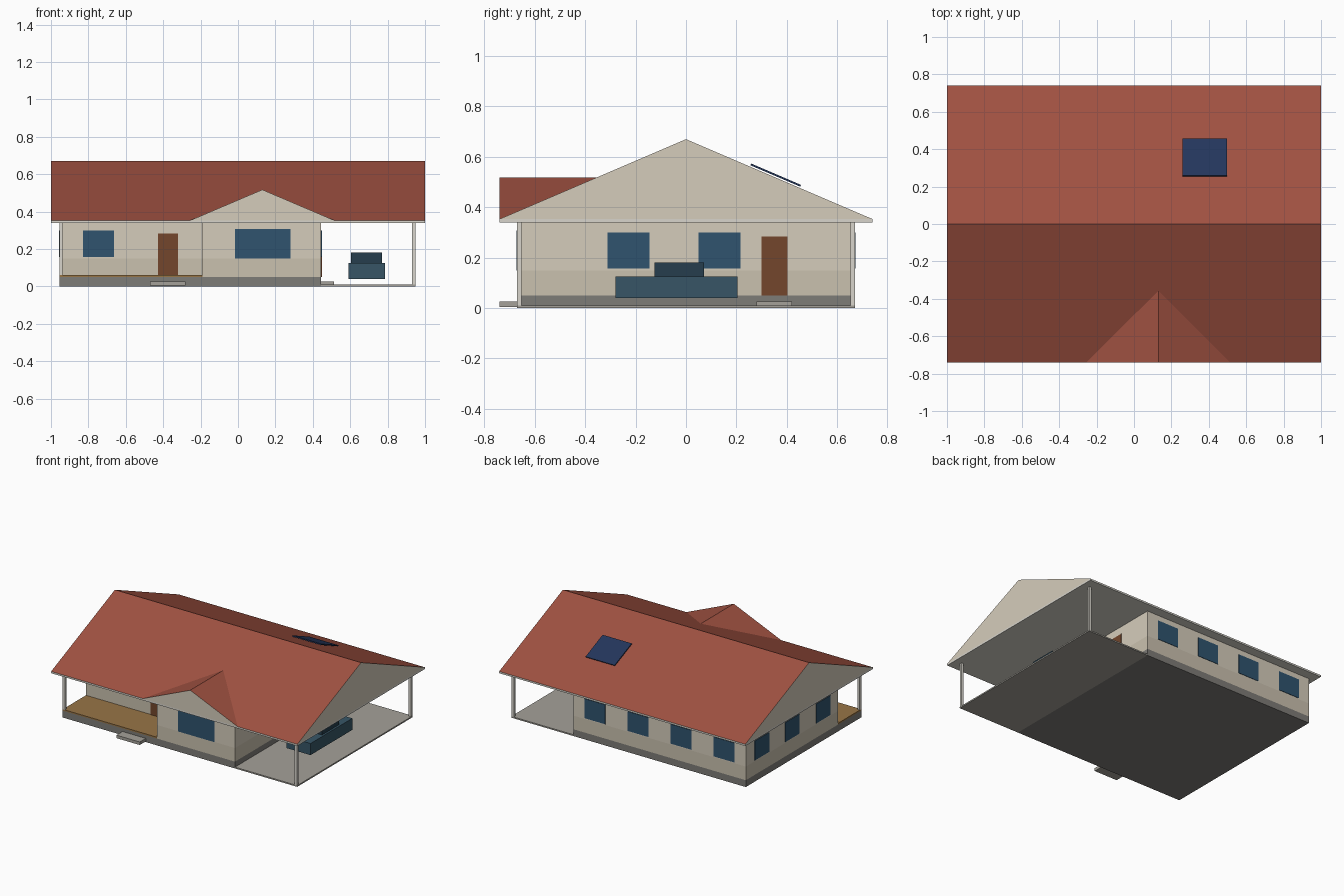
import bpy
from mathutils import Vector

if "Cube" in bpy.data.objects:
    bpy.data.objects.remove(bpy.data.objects["Cube"])


def mat(name, *rgb):
    m = bpy.data.materials.new(name)
    m.diffuse_color = [(c / 255) ** 2.2 for c in rgb] + [1]
    m.use_nodes = True
    m.node_tree.nodes["Principled BSDF"].inputs["Base Color"].default_value = m.diffuse_color
    return m


WALL = mat("wall", 212, 203, 186)
BAND = mat("wall_band", 201, 192, 173)
ROOF = mat("roof_tile", 158, 82, 67)
STONE = mat("plinth_stone", 125, 123, 119)
PAVING = mat("paving", 163, 160, 152)
TRIM = mat("trim", 215, 212, 203)
GLASS = mat("glass", 51, 84, 110)
WOOD = mat("door_wood", 115, 72, 48)
DECK = mat("deck_wood", 150, 116, 72)
PANEL = mat("panel", 40, 57, 92)
BODY = mat("car_paint", 58, 86, 102)
CABIN = mat("car_cabin", 42, 64, 78)


def mesh(name, verts, faces, mats, slots=None):
    me = bpy.data.meshes.new(name)
    me.from_pydata(verts, [], faces)
    for m in mats:
        me.materials.append(m)
    for p, s in zip(me.polygons, slots or [0] * len(faces)):
        p.material_index = s
    ob = bpy.data.objects.new(name, me)
    bpy.context.collection.objects.link(ob)
    return ob


def prism(name, base, shift, mats, slots=None):
    """Extrude a closed outline by a vector: first cap, last cap, then sides."""
    n = len(base)
    verts = [Vector(p) for p in base]
    verts += [v + Vector(shift) for v in verts]
    faces = [tuple(range(n))[::-1], tuple(range(n, 2 * n))]
    faces += [(i, (i + 1) % n, (i + 1) % n + n, i + n) for i in range(n)]
    return mesh(name, verts, faces, mats, slots)


def box(name, x, y, z, m):
    (a, b), (c, d) = x, y
    return prism(name, [(a, c, z[0]), (b, c, z[0]), (b, d, z[0]), (a, d, z[0])],
                 (0, 0, z[1] - z[0]), [m])


L, R, F, B = -0.955, 0.445, -0.67, 0.67   # house outline
PX, PY = -0.19, -0.40                     # porch inner corner
EAVE, TOP, RIDGE, D = 0.34, 0.353, 0.67, 0.74

# Ground works
box("plinth", (L, R), (F, B), (0, 0.05), STONE)
box("carport_slab", (R, 0.95), (F, B), (0, 0.01), PAVING)
box("porch_deck", (L, PX), (F, PY), (0.05, 0.06), DECK)
box("front_step", (-0.47, -0.28), (-0.74, F), (0.005, 0.027), PAVING)
box("side_step", (R, 0.513), (0.28, 0.42), (0.01, 0.027), PAVING)

# L-shaped walls in two bands
outline = [(L, PY), (PX, PY), (PX, F), (R, F), (R, B), (L, B)]
for name, z0, z1, m in (("lower_wall", 0.05, 0.15, BAND), ("upper_wall", 0.15, EAVE, WALL)):
    prism(name, [(x, y, z0) for x, y in outline], (0, 0, z1 - z0), [m])

# Posts
for name, x, y, z in (("porch_post", L, F, 0.06), ("carport_front_post", 0.93, F, 0.01),
                      ("carport_back_post", 0.93, B - 0.018, 0.01)):
    box(name, (x, x + 0.018), (y, y + 0.018), (z, EAVE), TRIM)

# Windows and doors, slightly proud of the walls
E, W = 0.003, (0.157, 0.30)
for cx in (-0.78, -0.43, -0.08, 0.27):
    box("back_window", (cx - 0.085, cx + 0.085), (B, B + E), W, GLASS)
for cy in (-0.228, 0.133, 0.485):
    box("left_window", (L - E, L), (cy - 0.083, cy + 0.083), W, GLASS)
    if cy < 0.4:
        box("right_window", (R, R + E), (cy - 0.083, cy + 0.083), W, GLASS)
box("front_window", (-0.015, 0.28), (F - E, F), (0.15, 0.308), GLASS)
box("porch_window", (-0.83, -0.663), (PY - E, PY), W, GLASS)
box("front_door", (-0.427, -0.322), (PY - E, PY), (0.06, 0.283), WOOD)
box("side_door", (R, R + E), (0.30, 0.402), (0.05, 0.283), WOOD)

# Main roof: flat eave slab with a gabled prism on top
box("eave_slab", (-1, 1), (-D, D), (EAVE, TOP), TRIM)
prism("main_roof", [(-1, -D, TOP), (-1, D, TOP), (-1, 0, RIDGE)], (2, 0, 0),
      [ROOF, WALL], [1, 1, 1, 0, 0])

# Front cross gable running back into the main slope
gz = 0.517
gy = -D * (RIDGE - gz) / (RIDGE - TOP)
mesh("front_gable", [(-0.255, -D, TOP), (0.515, -D, TOP), (0.13, -D, gz), (0.13, gy, gz)],
     [(0, 1, 2), (0, 2, 3), (1, 3, 2), (0, 3, 1)], [ROOF, WALL], [1, 0, 0, 0])

# Solar panel held parallel above the back slope
k = (RIDGE - TOP) / D
prism("solar_panel", [(0.26, y, RIDGE - k * y + h) for y, h in
                      ((0.255, 0.006), (0.453, 0.006), (0.457, 0.014), (0.259, 0.014))],
      (0.236, 0, 0), [PANEL])

# Car
box("car_body", (0.59, 0.785), (-0.28, 0.205), (0.04, 0.125), BODY)
box("car_cabin", (0.605, 0.77), (-0.125, 0.072), (0.125, 0.18), CABIN)

# Make all normals point outward
import bmesh
for ob in bpy.context.collection.objects:
    bm = bmesh.new()
    bm.from_mesh(ob.data)
    bmesh.ops.recalc_face_normals(bm, faces=bm.faces)
    bm.to_mesh(ob.data)
    bm.free()
